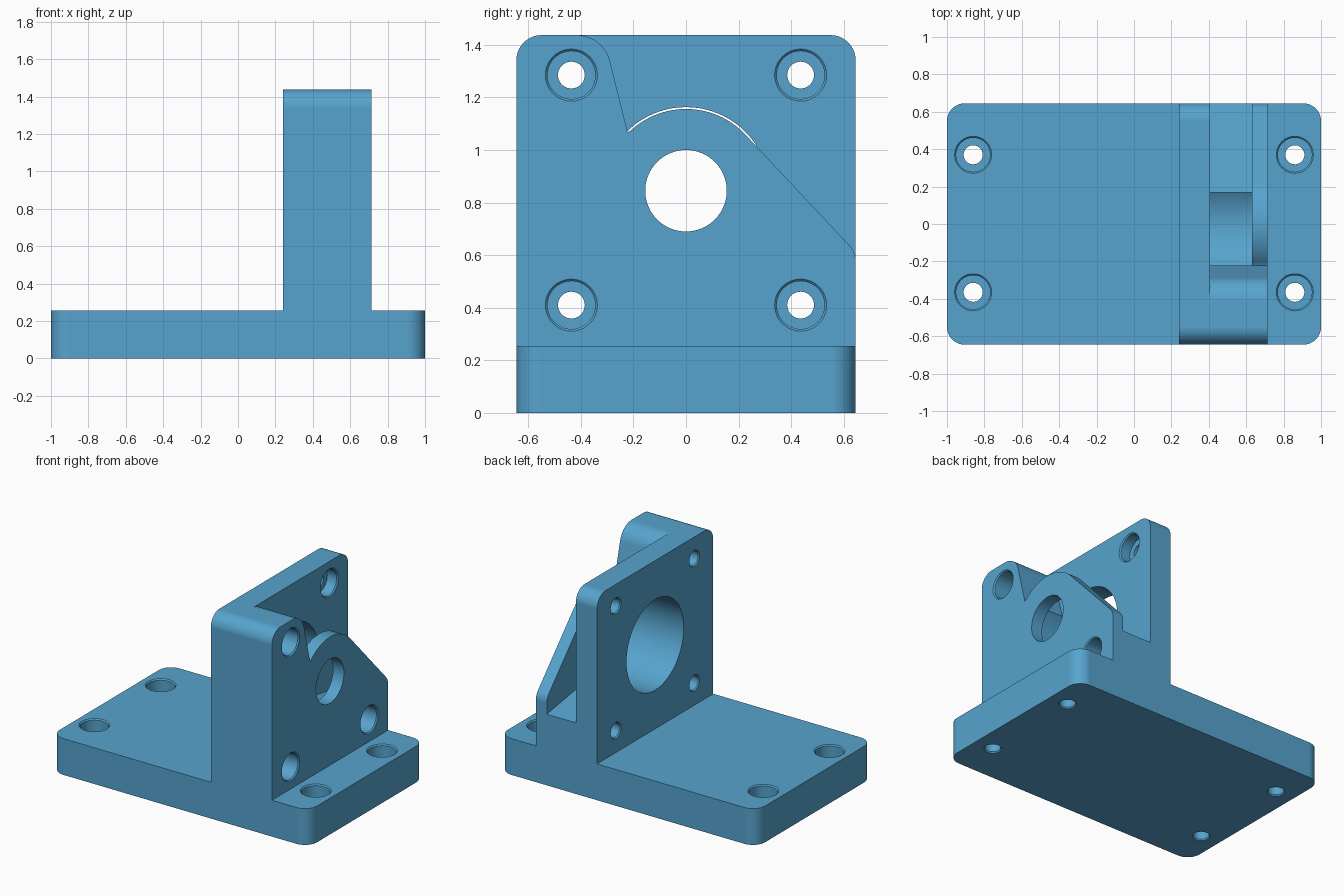
import bpy, bmesh, math
from mathutils import Vector, Matrix

if "Cube" in bpy.data.objects:
    bpy.data.objects.remove(bpy.data.objects["Cube"])

blue = bpy.data.materials.new("steel_blue")
blue.diffuse_color = (0.095, 0.37, 0.62, 1)
blue.use_nodes = True
blue.node_tree.nodes["Principled BSDF"].inputs["Base Color"].default_value = blue.diffuse_color


def make(name, bm):
    bmesh.ops.recalc_face_normals(bm, faces=bm.faces[:])
    me = bpy.data.meshes.new(name)
    bm.to_mesh(me)
    bm.free()
    me.materials.append(blue)
    ob = bpy.data.objects.new(name, me)
    bpy.context.collection.objects.link(ob)
    return ob


def outline(corners, seg=10):
    """Polygon from (a, b, radius) corners, rounding those with a radius."""
    pts, n = [], len(corners)
    for i, (a, b, r) in enumerate(corners):
        p = Vector((a, b))
        if r == 0:
            pts.append(p)
            continue
        u = (Vector(corners[i - 1][:2]) - p).normalized()
        v = (Vector(corners[(i + 1) % n][:2]) - p).normalized()
        half = u.angle(v) / 2
        c = p + (u + v).normalized() * r / math.sin(half)
        s = p + u * r / math.tan(half) - c
        e = p + v * r / math.tan(half) - c
        turn = math.atan2(s.x * e.y - s.y * e.x, s.dot(e))
        for k in range(seg + 1):
            pts.append(c + Matrix.Rotation(turn * k / seg, 2) @ s)
    return pts


def prism(name, pts, lo, hi, axis):
    """Extrude an outline along z (outline in x, y) or x (outline in y, z)."""
    place = (lambda p, t: (p[0], p[1], t)) if axis == "z" else (lambda p, t: (t, p[0], p[1]))
    bm = bmesh.new()
    a = [bm.verts.new(place(p, lo)) for p in pts]
    b = [bm.verts.new(place(p, hi)) for p in pts]
    bm.faces.new(a)
    bm.faces.new(b)
    for i in range(len(pts)):
        j = (i + 1) % len(pts)
        bm.faces.new((a[i], a[j], b[j], b[i]))
    return make(name, bm)


def lathe(name, center, profile, axis, n=40):
    """Turned solid from (radius, position) steps along an axis."""
    bm = bmesh.new()
    rings = []
    for r, t in profile:
        ring = []
        for k in range(n):
            q = 2 * math.pi * k / n
            a, b = center[0] + r * math.cos(q), center[1] + r * math.sin(q)
            ring.append(bm.verts.new((a, b, t) if axis == "z" else (t, a, b)))
        rings.append(ring)
    for a, b in zip(rings, rings[1:]):
        for k in range(n):
            j = (k + 1) % n
            bm.faces.new((a[k], a[j], b[j], b[k]))
    bm.faces.new(rings[0])
    bm.faces.new(rings[-1])
    return make(name, bm)


def boolean(target, tool, op="DIFFERENCE"):
    bpy.context.view_layer.objects.active = target
    m = target.modifiers.new("bool", "BOOLEAN")
    m.operation, m.solver, m.object = op, "EXACT", tool
    bpy.ops.object.modifier_apply(modifier=m.name)
    bpy.data.objects.remove(tool)


def screw_hole(target, center, entry, seat, exit_, axis):
    """Counterbored through hole with chamfered rims."""
    c = 0.008
    boolean(target, lathe("screw_cutter", center, [
        (0.099, entry + 0.05), (0.099, entry), (0.091, entry - c), (0.091, seat),
        (0.051, seat), (0.051, exit_ + c), (0.057, exit_), (0.057, exit_ - 0.05)], axis))


W, TOP, BASE, R = 0.645, 1.437, 0.255, 0.095
CZ = 0.845                       # shaft height
X0, X1, X2, X3 = 0.24, 0.405, 0.63, 0.715   # plate and cover depths

# upright block with rounded top corners
bracket = prism("motor_bracket", outline([
    (-W, 0.12, 0), (W, 0.12, 0), (W, TOP, R), (-W, TOP, R)]), X0, X3, "x")

# front cover shape: slanted wall, arch, sloping edge
arch = [(0.311 * math.cos(math.radians(d)), CZ + 0.311 * math.sin(math.radians(d)), 0)
        for d in range(133, 41, -3)]
cut = outline([(-0.314, TOP, 0.13), (-0.222, 1.068, 0)] + arch
              + [(W, 0.612, 0.09), (W, 0.4, 0), (0.9, 0.4, 0), (0.9, 1.7, 0),
                 (-0.6, 1.7, 0), (-0.6, TOP, 0)])
boolean(bracket, prism("cover_cutter", cut, X1, 0.9, "x"))

# open pocket behind the cover, with a sloping floor
pocket = [(0, CZ), (0.165, 0.575), (0.9, 0.46), (0.9, 1.3), (0, 1.3)]
boolean(bracket, prism("pocket_cutter", pocket, X1, X2, "x"))

# motor bore and shaft hole
boolean(bracket, lathe("bore_cutter", (0, CZ), [(0.318, 0.1), (0.318, X2)], "x", 96))
boolean(bracket, lathe("shaft_cutter", (0, CZ), [(0.155, 0.5), (0.155, 0.9)], "x", 64))

# motor screw holes
for y in (-0.436, 0.436):
    for z in (0.41, 1.285):
        entry = X1 if y > 0 and z > 1 else X3
        screw_hole(bracket, (y, z), entry, 0.325, X0, "x")

# base slab with rounded corners
base = prism("base", outline([
    (-1, -W, R), (1, -W, R), (1, W, R), (-1, W, R)]), 0, BASE, "z")
boolean(bracket, base, "UNION")

# base screw holes
for x in (-0.86, 0.86):
    for y in (-0.365, 0.37):
        screw_hole(bracket, (x, y), BASE, 0.14, 0, "z")

# smooth rounded surfaces, crisp edges
bpy.ops.object.select_all(action="DESELECT")
bracket.select_set(True)
bpy.context.view_layer.objects.active = bracket
bpy.ops.object.shade_smooth_by_angle(angle=math.radians(25))
wn = bracket.modifiers.new("normals", "WEIGHTED_NORMAL")
wn.keep_sharp = True
